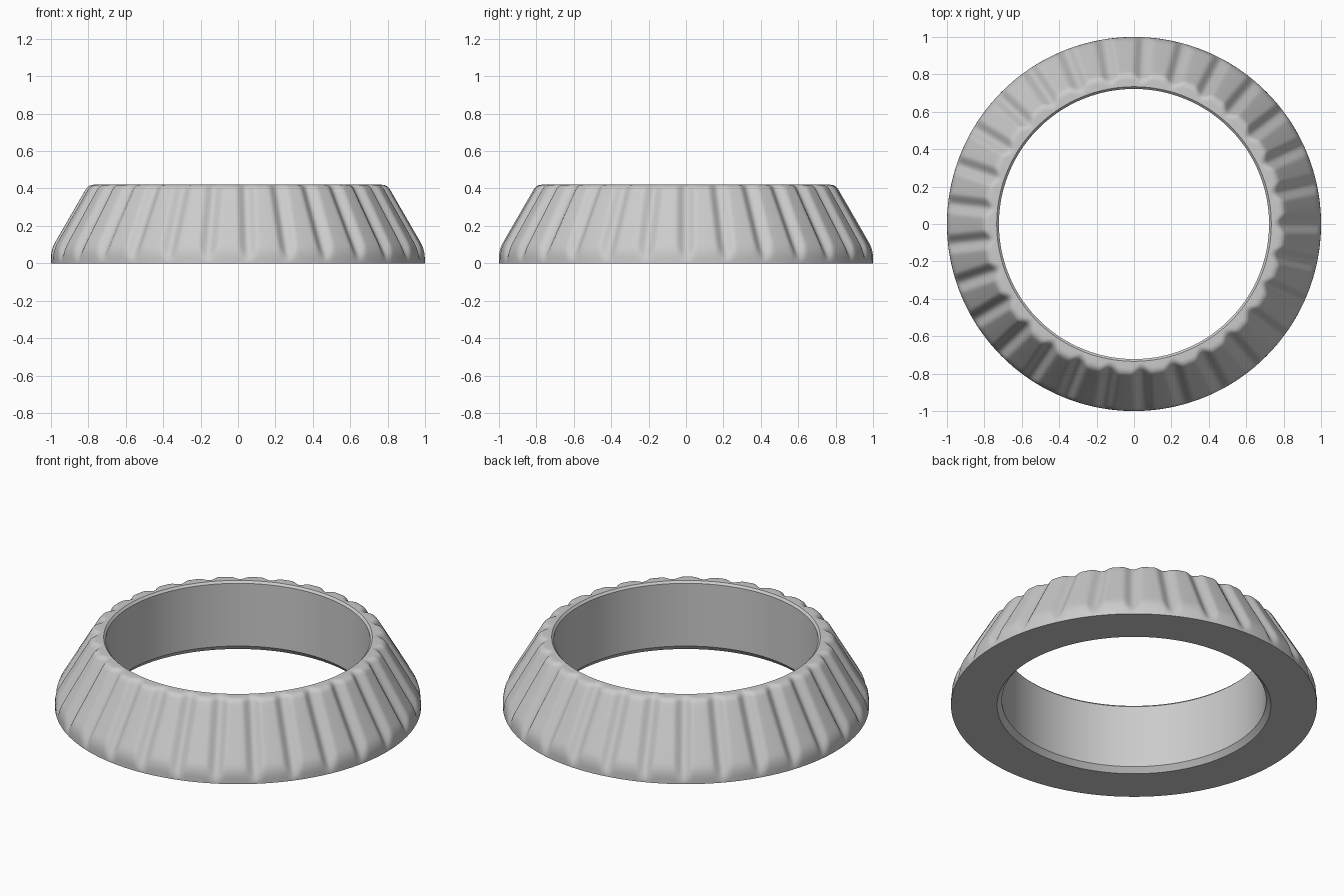
import bpy, bmesh, math
from mathutils import Vector

if "Cube" in bpy.data.objects:
    bpy.data.objects.remove(bpy.data.objects["Cube"], do_unlink=True)

HEIGHT, SLOPE = 0.42, math.tan(math.radians(30))
TOP_R, BASE_R, BORE_R = 0.80, 1.0, 0.722
GROOVES, STEPS = 29, 22
GROOVE_HALF, GROOVE_DEPTH = 0.06, 0.026


def groove(dist):
    """Scoop depth at a sideways distance from the groove centre."""
    t = min(abs(dist) / GROOVE_HALF, 1)
    return GROOVE_DEPTH * (1 + math.cos(math.pi * t)) / 2


def rounded(before, corner, after, n=6):
    """Curve that rounds a profile corner."""
    pts = []
    for i in range(n + 1):
        t = i / n
        pts.append(before * (1 - t) ** 2 + corner * 2 * t * (1 - t) + after * t * t)
    return pts


def profile(delta):
    """Radius and height section at an angle delta from a groove centre."""
    off_top = groove(TOP_R * delta) / math.cos(math.radians(30))
    off_low = groove(BASE_R * delta) / math.cos(math.radians(30))
    top = Vector((TOP_R - off_top, HEIGHT))
    low = Vector((BASE_R, HEIGHT - (BASE_R - TOP_R + off_low) / SLOPE))
    along = (low - top).normalized()
    # underside chamfer, bore, upper chamfer
    pts = [Vector((0.748, 0)), Vector((BORE_R, 0.03)),
           Vector((BORE_R, HEIGHT - 0.012)), Vector((BORE_R + 0.012, HEIGHT))]
    # rounded upper rim
    pts += rounded(top - Vector((0.03, 0)), top, top + along * 0.03)
    # conical side, following the constant width groove
    for i in range(1, 6):
        f = i / 6
        r = TOP_R + (BASE_R - TOP_R) * f
        off = groove(r * delta) / math.cos(math.radians(30))
        z = HEIGHT - (r - TOP_R) / SLOPE
        pts.append(Vector((r - off, z)))
    # rounded lower rim
    drop = min(0.045, low.y * 0.9)
    pts += rounded(low - along * 0.045, low, low - Vector((0, drop)))
    pts.append(Vector((BASE_R, 0)))
    return pts


# Grooved ring, one closed section per angle
bm = bmesh.new()
count = GROOVES * STEPS
pitch = math.tau / GROOVES
rings = []
for k in range(count):
    angle = math.tau * k / count
    delta = (angle + pitch / 2) % pitch - pitch / 2
    rings.append([bm.verts.new((p.x * math.cos(angle), p.x * math.sin(angle), p.y))
                  for p in profile(delta)])
for k in range(count):
    a, b = rings[k], rings[(k + 1) % count]
    for i in range(len(a)):
        j = (i + 1) % len(a)
        bm.faces.new((a[i], a[j], b[j], b[i]))
bmesh.ops.recalc_face_normals(bm, faces=bm.faces)

mesh = bpy.data.meshes.new("grooved_ring")
bm.to_mesh(mesh)
bm.free()
ring = bpy.data.objects.new("grooved_ring", mesh)
bpy.context.collection.objects.link(ring)

# Plain grey
grey = bpy.data.materials.new("light_grey")
grey.use_nodes = True
colour = (0.6, 0.6, 0.6, 1)
grey.diffuse_color = colour
grey.node_tree.nodes["Principled BSDF"].inputs["Base Color"].default_value = colour
mesh.materials.append(grey)

bpy.ops.object.select_all(action="DESELECT")
ring.select_set(True)
bpy.context.view_layer.objects.active = ring
bpy.ops.object.shade_smooth_by_angle(angle=math.radians(30))
